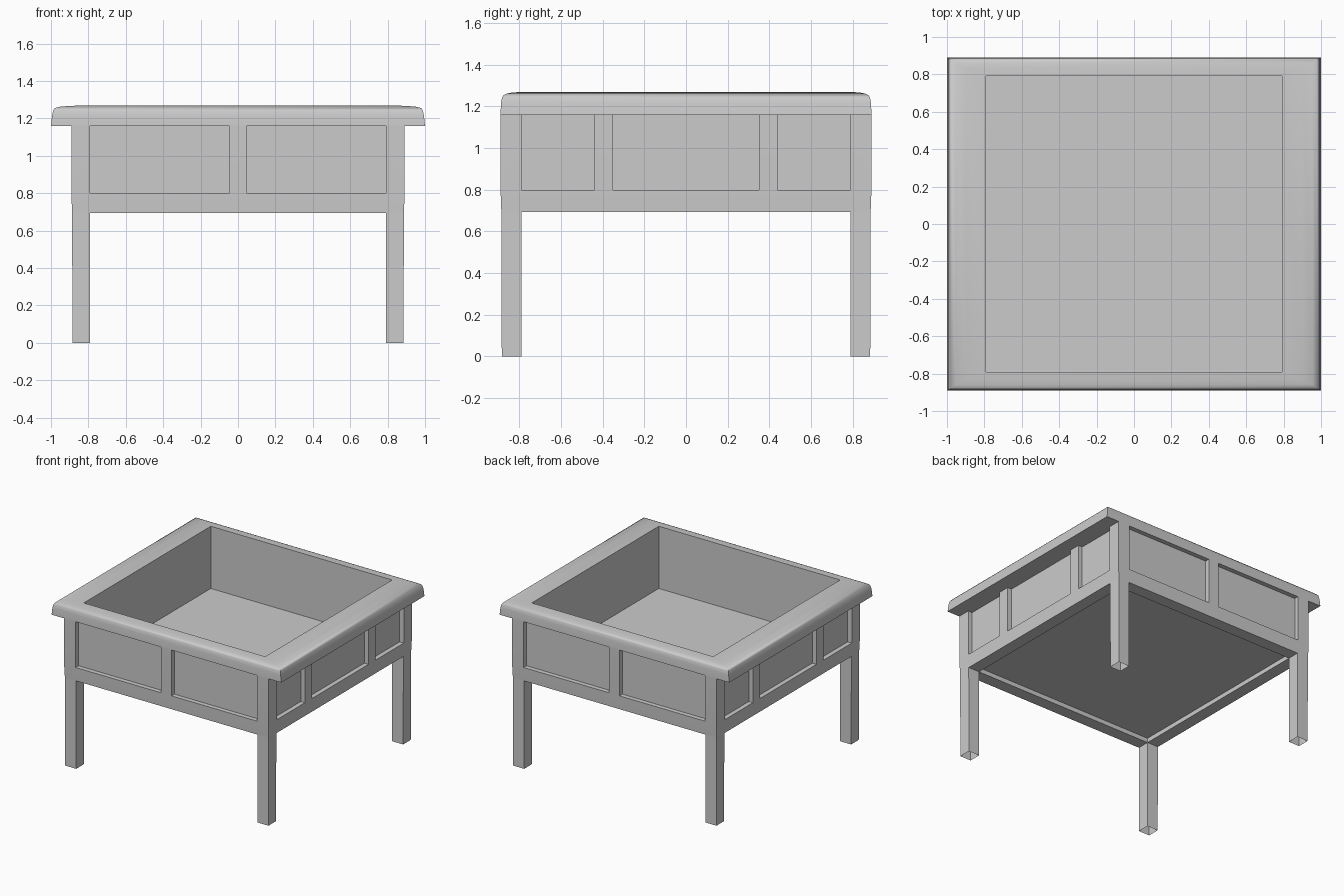
import bpy, bmesh
from math import pi
from mathutils import Matrix

if "Cube" in bpy.data.objects:
    bpy.data.objects.remove(bpy.data.objects["Cube"])

W, IN, LOW = 0.891, 0.79, 0.887     # body half width, inner half width, half width at lower edge
ZB, ZP, ZR, ZT = 0.693, 0.80, 1.16, 1.27


def finish(name, bm):
    bmesh.ops.remove_doubles(bm, verts=bm.verts, dist=0.0005)
    me = bpy.data.meshes.new(name)
    bm.to_mesh(me)
    bm.free()
    ob = bpy.data.objects.new(name, me)
    bpy.context.collection.objects.link(ob)
    bpy.ops.object.select_all(action='DESELECT')
    bpy.context.view_layer.objects.active = ob
    ob.select_set(True)
    bpy.ops.object.shade_smooth_by_angle(angle=0.8)
    return ob


def quad(bm, pts):
    return bm.faces.new([bm.verts.new(p) for p in pts])


def ring_stack(name, loops):
    """Bridge nested rectangles (half x, half y, z) and cap the last."""
    bm = bmesh.new()
    rects = [[(x * sx, y * sy, z) for sx, sy in ((-1, -1), (1, -1), (1, 1), (-1, 1))]
             for x, y, z in loops]
    for a, b in zip(rects, rects[1:]):
        for i in range(4):
            j = (i + 1) % 4
            if i in (0, 2) and a[i][1:] == b[i][1:]:
                continue  # flush edge, no face
            quad(bm, [a[i], a[j], b[j], b[i]])
    quad(bm, rects[-1])
    return finish(name, bm)


def panelled_wall(name, cols, angle):
    """Wall with a lower rail, stiles between panels, and recessed panels."""
    bm = bmesh.new()
    d = 0.036
    edges = [-W] + cols + [W]
    low = [max(-LOW, min(LOW, x)) for x in edges]
    for i in range(len(edges) - 1):
        x0, x1 = edges[i], edges[i + 1]
        quad(bm, [(low[i], -LOW, ZB), (low[i + 1], -LOW, ZB), (x1, -W, ZP), (x0, -W, ZP)])
        f = [(x0, -W, ZP), (x1, -W, ZP), (x1, -W, ZR), (x0, -W, ZR)]
        if i % 2 == 0:
            quad(bm, f)
        else:
            b = [(x, -W + d, z) for x, y, z in f]
            quad(bm, b)
            for k in range(4):
                m = (k + 1) % 4
                quad(bm, [f[k], f[m], b[m], b[k]])
    bm.transform(Matrix.Rotation(angle, 4, 'Z'))
    finish(name, bm)


# Panelled apron: two panels front and back, three on each side
two = [-IN, -0.045, 0.045, IN]
three = [-IN, -0.44, -0.35, 0.35, 0.44, IN]
for name, cols, a in (("front_wall", two, 0), ("right_wall", three, pi / 2),
                      ("back_wall", two, pi), ("left_wall", three, -pi / 2)):
    panelled_wall(name, cols, a)

# Rounded rim, overhanging left and right, continuing into the open basin
ring_stack("rim_and_basin", [
    (W, W, ZR), (1.0, W, ZR), (0.994, 0.889, 1.215), (0.988, 0.884, 1.243),
    (0.980, 0.876, 1.255), (0.955, 0.86, 1.262), (0.90, 0.835, 1.267),
    (IN, IN, ZT), (IN, IN, 0.78)])

# Lower edge and shallow recessed underside
under = ring_stack("underside", [(LOW, LOW, ZB), (IN, IN, ZB), (IN, IN, 0.728)])
under.data.flip_normals()

# Legs, open at the foot
for sx, sn in ((-1, "left"), (1, "right")):
    for sy, fn in ((-1, "front"), (1, "back")):
        bm = bmesh.new()
        rows = [[(sx * x, sy * y, z) for x, y in ((IN, IN), (o, IN), (o, o), (IN, o))]
                for o, z in ((0.885, 0), (LOW, ZB))]
        for i in range(4):
            j = (i + 1) % 4
            quad(bm, [rows[0][i], rows[0][j], rows[1][j], rows[1][i]])
        if sx * sy < 0:
            bmesh.ops.reverse_faces(bm, faces=bm.faces)
        finish(f"{fn}_{sn}_leg", bm)
